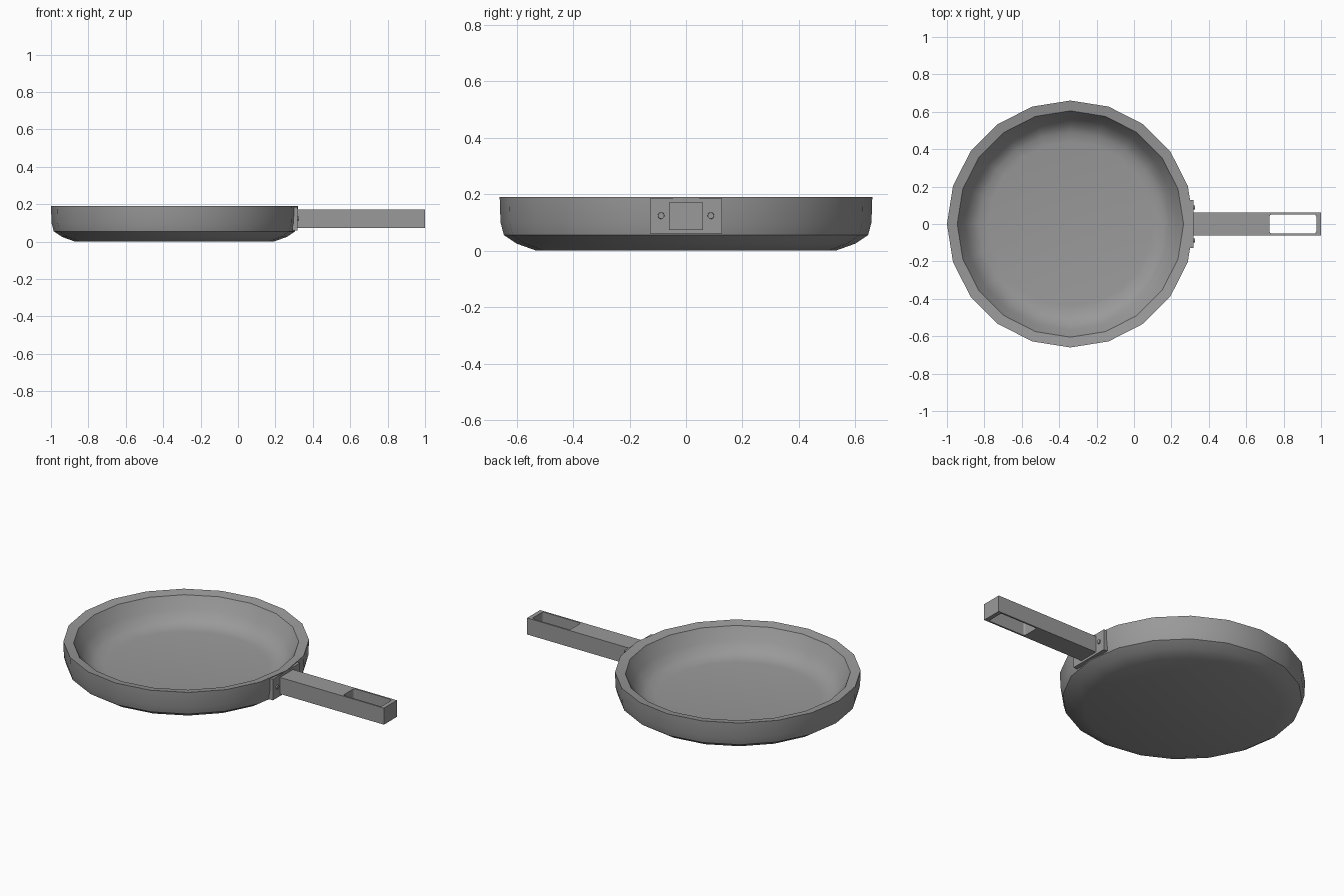
import bpy, bmesh, math
from mathutils import Matrix, Vector

cube = bpy.data.objects.get("Cube")
if cube:
    bpy.data.objects.remove(cube, do_unlink=True)

PAN_X = -0.34
SIDES = 20

grey = bpy.data.materials.new("grey metal")
grey.use_nodes = True
grey.diffuse_color = (0.32, 0.32, 0.32, 1)
grey.node_tree.nodes["Principled BSDF"].inputs["Base Color"].default_value = (0.32, 0.32, 0.32, 1)


def add_object(name, bm, smooth=False):
    bmesh.ops.recalc_face_normals(bm, faces=bm.faces)
    mesh = bpy.data.meshes.new(name)
    bm.to_mesh(mesh)
    bm.free()
    mesh.materials.append(grey)
    obj = bpy.data.objects.new(name, mesh)
    bpy.context.collection.objects.link(obj)
    if smooth:
        bpy.ops.object.select_all(action='DESELECT')
        obj.select_set(True)
        bpy.context.view_layer.objects.active = obj
        bpy.ops.object.shade_smooth_by_angle(angle=math.radians(32))
    return obj


def box(low, high):
    low, high = Vector(low), Vector(high)
    bm = bmesh.new()
    bmesh.ops.create_cube(bm, size=1, matrix=Matrix.Translation((low + high) / 2)
                          @ Matrix.Diagonal((*(high - low), 1)))
    return bm


def lathe(name, profile):
    """Revolve (radius, height) points and cap both ends."""
    bm = bmesh.new()
    rings = []
    for r, z in profile:
        rings.append([bm.verts.new((PAN_X + r * math.cos(2 * math.pi * i / SIDES),
                                    r * math.sin(2 * math.pi * i / SIDES), z))
                      for i in range(SIDES)])
    for a, b in zip(rings, rings[1:]):
        for i in range(SIDES):
            j = (i + 1) % SIDES
            bm.faces.new((a[i], a[j], b[j], b[i]))
    bm.faces.new(rings[0])
    bm.faces.new(rings[-1])
    return add_object(name, bm, True)


# Pan body: underside, outer wall, rim, inner wall and cooking floor
lathe("pan_body", [
    (0.53, 0.0), (0.60, 0.025), (0.645, 0.055),
    (0.657, 0.10), (0.66, 0.19),
    (0.605, 0.18),
    (0.565, 0.11), (0.53, 0.068), (0.49, 0.047), (0.44, 0.04)])

# Mounting plate against the pan wall
add_object("mounting_plate", box((0.292, -0.127, 0.06), (0.318, 0.127, 0.185)))

# Rivets on either side of the handle
for side, label in ((1, "left"), (-1, "right")):
    bm = bmesh.new()
    turn = Matrix.Translation((0.316, side * 0.088, 0.124)) @ Matrix.Rotation(math.pi / 2, 4, 'Y')
    bmesh.ops.create_cone(bm, cap_ends=True, segments=12, radius1=0.013,
                          radius2=0.011, depth=0.018, matrix=turn)
    add_object("rivet_" + label, bm, True)

# Handle with a rounded hanging slot cut through it
handle = add_object("handle", box((0.30, -0.061, 0.073), (1.0, 0.061, 0.171)))
bm = box((0.725, -0.051, 0.0), (0.975, 0.051, 0.3))
upright = [e for e in bm.edges if abs(e.verts[0].co.z - e.verts[1].co.z) > 0.1]
bmesh.ops.bevel(bm, geom=upright, offset=0.012, segments=3, profile=0.5, affect='EDGES')
cutter = add_object("slot_cutter", bm)
cutter.hide_render = True
cut = handle.modifiers.new("hanging slot", 'BOOLEAN')
cut.operation = 'DIFFERENCE'
cut.solver = 'EXACT'
cut.object = cutter
bpy.ops.object.select_all(action='DESELECT')
handle.select_set(True)
bpy.context.view_layer.objects.active = handle
bpy.ops.object.modifier_apply(modifier=cut.name)
bpy.data.objects.remove(cutter, do_unlink=True)
